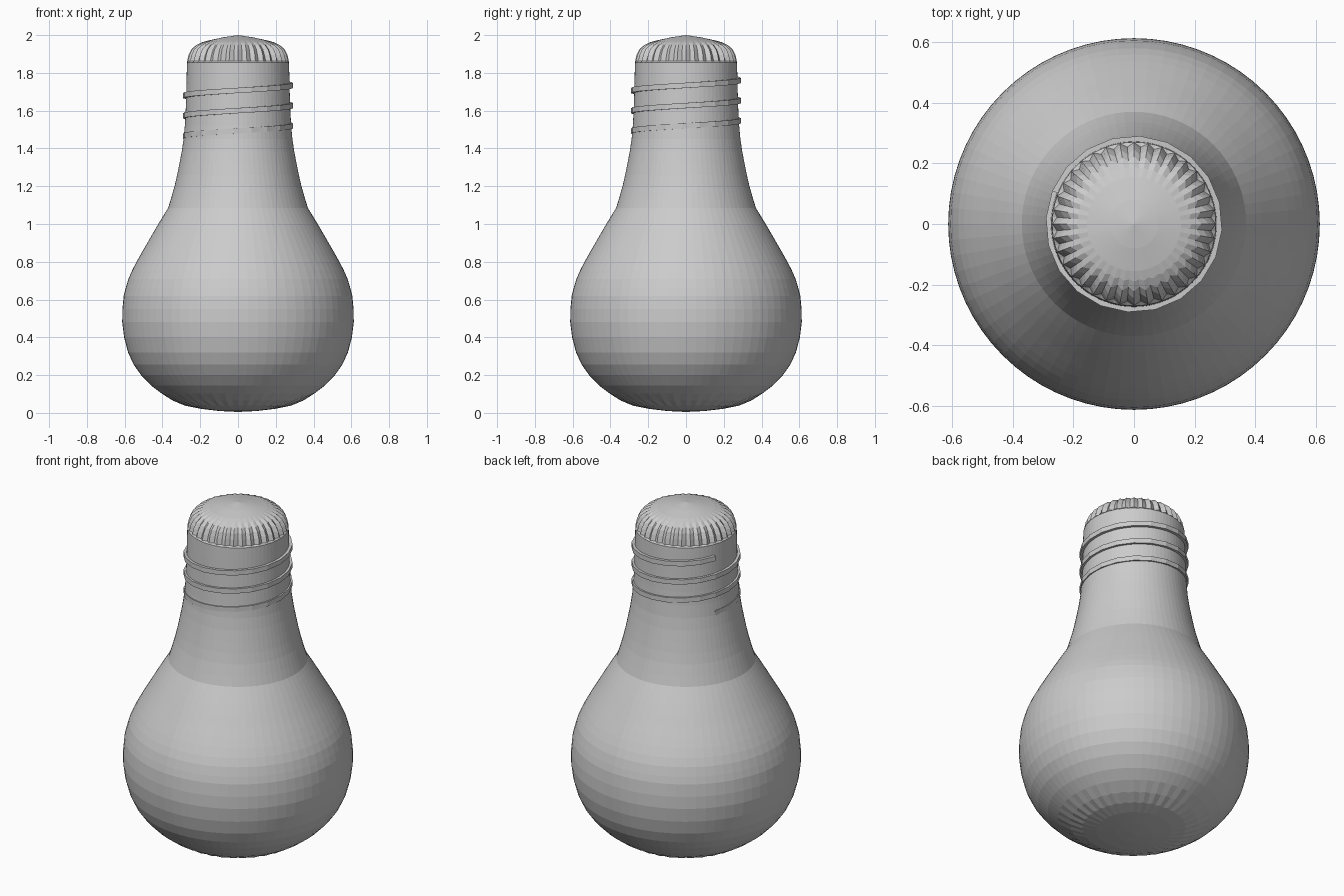
import bpy, bmesh
from math import sin, cos, pi, radians

if "Cube" in bpy.data.objects:
    bpy.data.objects.remove(bpy.data.objects["Cube"])

SEG = 72


def finish(bm, name):
    bmesh.ops.recalc_face_normals(bm, faces=bm.faces)
    me = bpy.data.meshes.new(name)
    bm.to_mesh(me)
    bm.free()
    ob = bpy.data.objects.new(name, me)
    bpy.context.collection.objects.link(ob)
    return ob


def smooth_rows(pts, n):
    """Catmull-Rom refinement of a profile, n steps per span."""
    out = []
    for i in range(len(pts) - 1):
        a, b, c, d = (pts[max(i - 1, 0)], pts[i], pts[i + 1],
                      pts[min(i + 2, len(pts) - 1)])
        for k in range(n):
            t = k / n
            out.append(tuple(0.5 * (2 * q + (r - p) * t + (2 * p - 5 * q + 4 * r - s) * t * t
                                    + (3 * q - p - 3 * r + s) * t ** 3)
                             for p, q, r, s in zip(a, b, c, d)))
    return out + [pts[-1]]


def lathe(name, rows):
    """Rows of (radius, z, groove depth); every second column is sunk by the groove."""
    bm = bmesh.new()
    prev = None
    for r, z, g in rows:
        if r < 1e-4:
            ring = [bm.verts.new((0, 0, z))] * SEG
        else:
            ring = []
            for i in range(SEG):
                a = 2 * pi * i / SEG
                q = r - g * (i % 2)
                ring.append(bm.verts.new((q * cos(a), q * sin(a), z)))
        if prev:
            for i in range(SEG):
                j = (i + 1) % SEG
                bm.faces.new(list(dict.fromkeys((prev[i], prev[j], ring[j], ring[i]))))
        prev = ring
    return finish(bm, name)


# Round bulb with faint ribs on the underside
bulb = [(0, 0.005, 0), (0.1, 0.01, 0), (0.2, 0.022, 0), (0.28, 0.038, 0.01),
        (0.345, 0.065, 0.008), (0.405, 0.103, 0)]
upper = [(0.405, 0.103), (0.46, 0.145), (0.513, 0.2), (0.552, 0.255), (0.582, 0.32),
         (0.603, 0.4), (0.613, 0.48), (0.612, 0.55), (0.605, 0.62)]
shoulder = [(0.605, 0.62), (0.58, 0.71), (0.537, 0.8), (0.48, 0.9), (0.422, 1.0), (0.37, 1.085)]
lathe("bulb", bulb + [(r, z, 0) for r, z in upper[1:]]
      + [(r, z, 0) for r, z in smooth_rows(shoulder, 2)[1:]])

# Tapering neck
neck = [(0.37, 1.085), (0.336, 1.2), (0.31, 1.32), (0.288, 1.45), (0.277, 1.6), (0.272, 1.78)]
lathe("neck", [(r, z, 0) for r, z in smooth_rows(neck, 2)])

# Fluted domed cap
lathe("fluted_cap", [(0.272, 1.78, 0), (0.27, 1.855, 0), (0.269, 1.862, 0.014),
                     (0.262, 1.895, 0.018), (0.247, 1.925, 0.018), (0.222, 1.947, 0.014),
                     (0.19, 1.962, 0.007), (0.155, 1.972, 0), (0.08, 1.988, 0), (0, 2.0, 0)])

# Screw thread: flat band wound three turns up the neck
bm = bmesh.new()
turns, steps, pitch, half = 3, 20, 0.107, 0.014
prev = None
for k in range(turns * steps + 1):
    a = radians(158) + 2 * pi * k / steps
    z = 1.46 + pitch * k / steps
    ring = [bm.verts.new((r * cos(a), r * sin(a), z + dz))
            for r, dz in ((0.262, -half), (0.291, -half), (0.291, half), (0.262, half))]
    if prev:
        for i in range(4):
            j = (i + 1) % 4
            bm.faces.new((prev[i], prev[j], ring[j], ring[i]))
    else:
        bm.faces.new(ring)
    prev = ring
bm.faces.new(prev)
finish(bm, "screw_thread")
